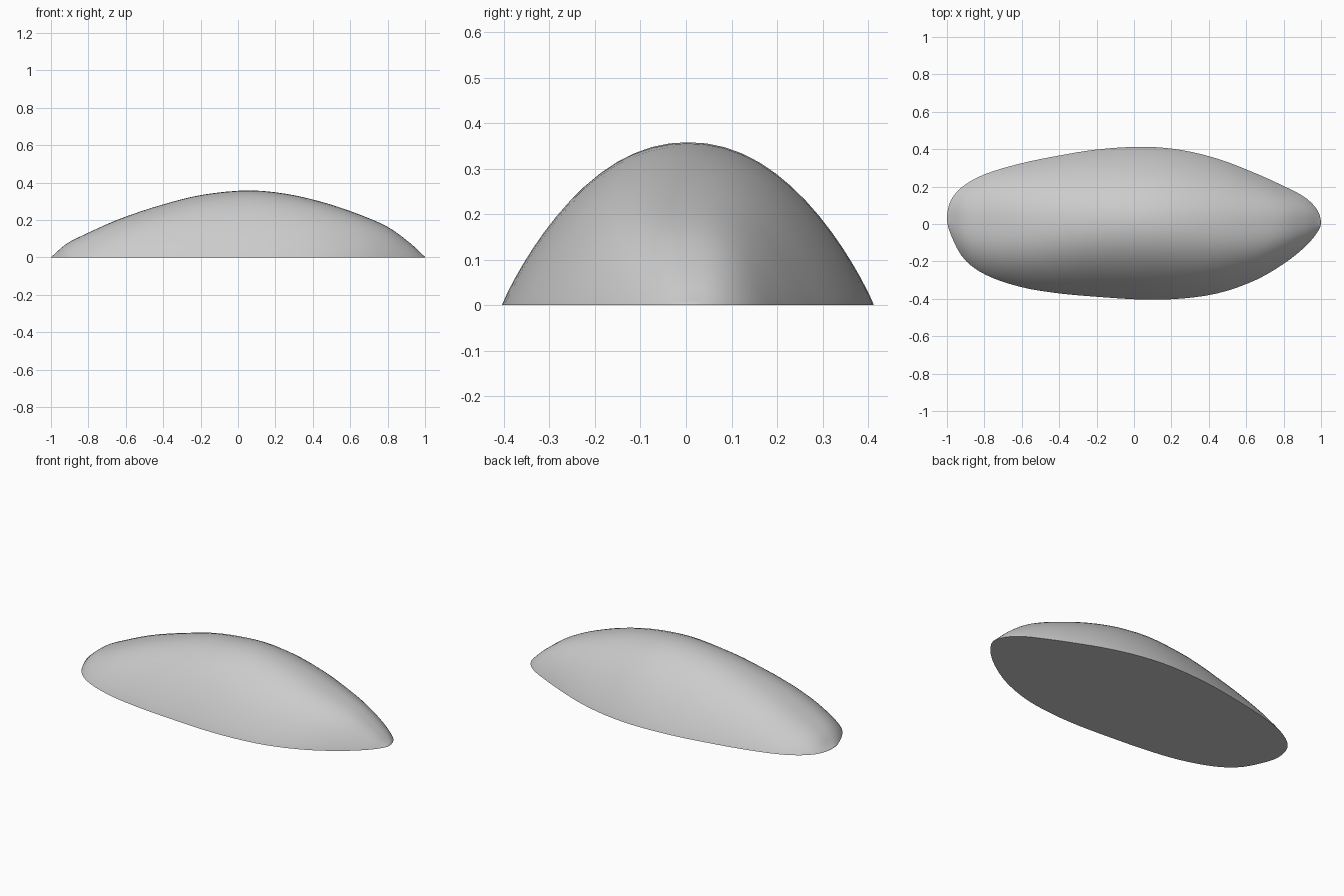
import bpy, bmesh, math

if "Cube" in bpy.data.objects:
    bpy.data.objects.remove(bpy.data.objects["Cube"])

# Stations along the length: x, back edge y, front edge y, ridge height
STATIONS = [
    (-1.00, 0.03, 0.03, 0.0), (-0.98, 0.125, -0.055, 0.018), (-0.91, 0.205, -0.185, 0.077),
    (-0.80, 0.265, -0.268, 0.132), (-0.60, 0.325, -0.338, 0.218), (-0.40, 0.366, -0.371, 0.283),
    (-0.20, 0.398, -0.389, 0.333), (0.05, 0.413, -0.404, 0.358), (0.25, 0.396, -0.399, 0.341),
    (0.45, 0.348, -0.370, 0.296), (0.65, 0.271, -0.300, 0.229), (0.80, 0.203, -0.213, 0.163),
    (0.91, 0.145, -0.126, 0.085), (0.98, 0.075, -0.045, 0.02), (1.00, 0.005, 0.005, 0.0)]
ANG = [math.acos(-s[0]) for s in STATIONS]
LENGTH_STEPS, WIDTH_STEPS = 48, 32


def sample(a, col):
    """Smooth interpolation of a station column at angle a (x = -cos a)."""
    n = len(ANG)
    i = max(0, min(n - 2, sum(1 for b in ANG if b <= a) - 1))

    def slope(k):
        lo, hi = max(k - 1, 0), min(k + 1, n - 1)
        return (STATIONS[hi][col] - STATIONS[lo][col]) / (ANG[hi] - ANG[lo])
    h = ANG[i + 1] - ANG[i]
    t = (a - ANG[i]) / h
    return ((2*t**3 - 3*t**2 + 1) * STATIONS[i][col] + (t**3 - 2*t**2 + t) * h * slope(i)
            + (3*t**2 - 2*t**3) * STATIONS[i + 1][col] + (t**3 - t**2) * h * slope(i + 1))


bm = bmesh.new()
# Arched cross-sections, flatter on top towards both ends
rows = []
for i in range(1, LENGTH_STEPS):
    a = math.pi * i / LENGTH_STEPS
    x = -math.cos(a)
    yb, yf, h = (sample(a, c) for c in (1, 2, 3))
    p = 2.1 + 0.5 * min(1, abs(x) / 0.7) ** 2
    row = []
    for j in range(WIDTH_STEPS + 1):
        u = -math.cos(math.pi * j / WIDTH_STEPS)
        y = (yb + yf) / 2 + u * (yb - yf) / 2
        z = h * max(0, 1 - abs(u) ** p) ** 0.92
        row.append(bm.verts.new((x, y, z)))
    rows.append(row)

# Dome skin
for r0, r1 in zip(rows, rows[1:]):
    for j in range(WIDTH_STEPS):
        bm.faces.new((r0[j], r1[j], r1[j + 1], r0[j + 1]))
# Pointed ends
tips = []
for x, y, row in ((-1, 0.03, rows[0]), (1, 0.005, rows[-1])):
    tip = bm.verts.new((x, y, 0))
    tips.append(tip)
    for j in range(WIDTH_STEPS):
        bm.faces.new((tip, row[j], row[j + 1]))
# Flat underside
bm.faces.new([tips[0]] + [r[0] for r in rows] + [tips[1]] + [r[-1] for r in reversed(rows)])
bmesh.ops.recalc_face_normals(bm, faces=bm.faces)

mesh = bpy.data.meshes.new("dome_shell")
bm.to_mesh(mesh)
bm.free()
shell = bpy.data.objects.new("dome_shell", mesh)
bpy.context.collection.objects.link(shell)
bpy.context.view_layer.objects.active = shell
shell.select_set(True)
bpy.ops.object.shade_smooth_by_angle(angle=math.radians(30))
